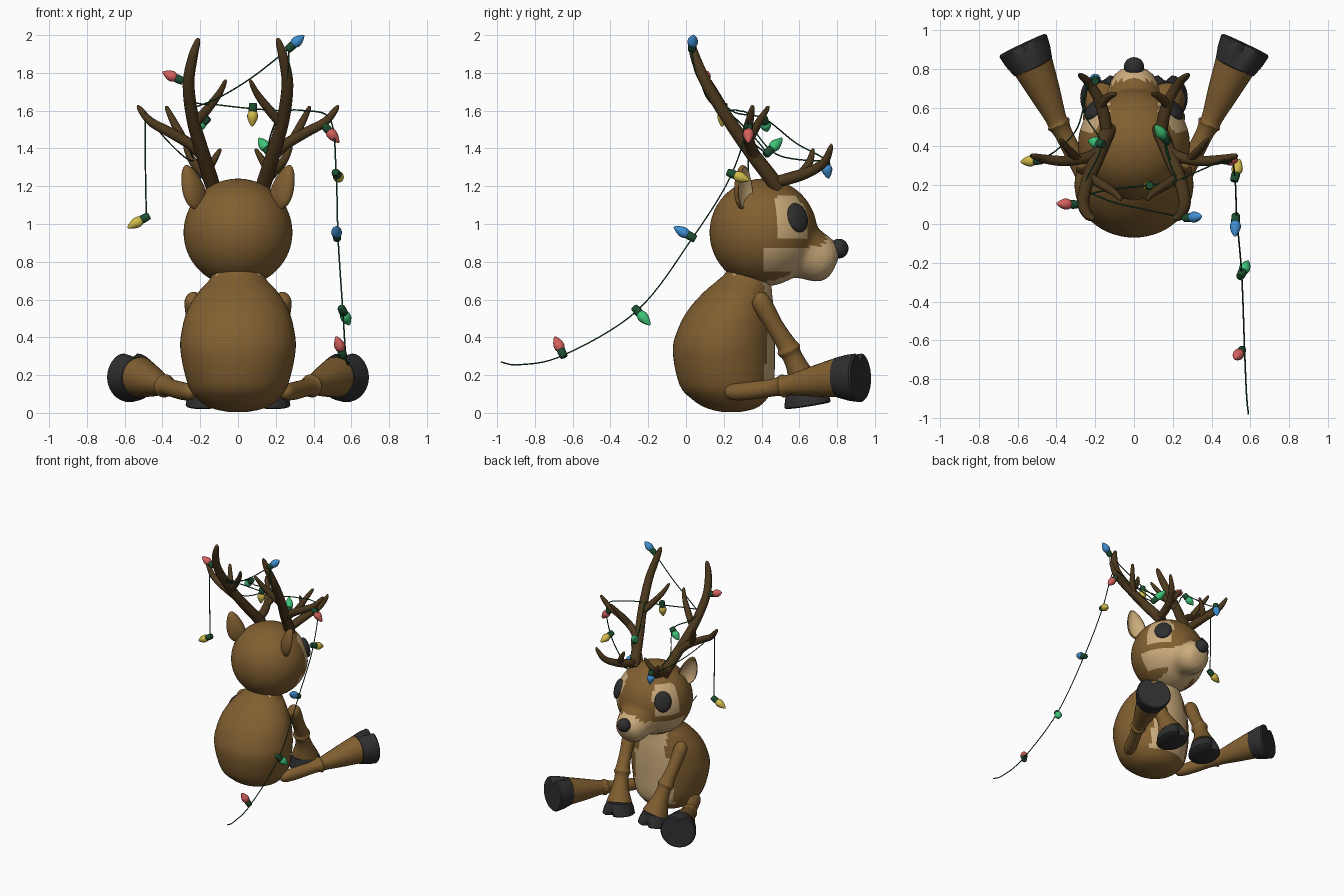
import bpy, bmesh, math
from mathutils import Vector as V, Matrix

if "Cube" in bpy.data.objects:
    bpy.data.objects.remove(bpy.data.objects["Cube"])

def material(name, r, g, b):
    m = bpy.data.materials.new(name)
    m.diffuse_color = (r, g, b, 1)
    m.use_nodes = True
    m.node_tree.nodes["Principled BSDF"].inputs["Base Color"].default_value = m.diffuse_color
    return m

FUR = material("brown fur", .22, .115, .030)
TAN = material("tan fur", .60, .41, .20)
HORN = material("dark antler brown", .075, .042, .013)
BLACK = material("soft black", .028, .028, .028)
GREEN_DARK = material("wire green", .012, .075, .03)
RED = material("red glass", .66, .12, .11)
BLUE = material("blue glass", .05, .27, .62)
GREEN = material("green glass", .05, .55, .19)
YELLOW = material("yellow glass", .64, .50, .07)

def finish(name, bm, *mats):
    bmesh.ops.recalc_face_normals(bm, faces=bm.faces)
    me = bpy.data.meshes.new(name)
    bm.to_mesh(me)
    bm.free()
    for m in mats:
        me.materials.append(m)
    ob = bpy.data.objects.new(name, me)
    bpy.context.collection.objects.link(ob)
    return ob

def loft(rings):
    """Skin a list of closed rings and cap both ends."""
    bm = bmesh.new()
    rows = [[bm.verts.new(p) for p in ring] for ring in rings]
    n = len(rows[0])
    for a, b in zip(rows, rows[1:]):
        for i in range(n):
            bm.faces.new((a[i], a[(i + 1) % n], b[(i + 1) % n], b[i]))
    bm.faces.new(rows[0][::-1])
    bm.faces.new(rows[-1])
    return bm

def spline(keys, steps):
    """Catmull-Rom through tuples of any length."""
    k = [keys[0]] + list(keys) + [keys[-1]]
    out = []
    for i in range(1, len(k) - 2):
        for s in range(steps):
            t = s / steps
            out.append([.5 * (2 * b + (c - a) * t + (2 * a - 5 * b + 4 * c - d) * t * t
                              + (3 * b - a - 3 * c + d) * t ** 3)
                        for a, b, c, d in zip(*k[i - 1:i + 3])])
    return out + [list(keys[-1])]

def tube(name, keys, mat, n=12, steps=5):
    """keys: (x, y, z, radius)"""
    pts = spline(keys, steps)
    c = [V(p[:3]) for p in pts]
    rings, u = [], None
    for i, p in enumerate(pts):
        t = (c[min(i + 1, len(c) - 1)] - c[max(i - 1, 0)]).normalized()
        u = t.orthogonal() if u is None else u - t * u.dot(t)
        u.normalize()
        w = t.cross(u)
        r = max(p[3], .0005)
        rings.append([c[i] + r * (u * math.cos(a) + w * math.sin(a))
                      for a in (2 * math.pi * j / n for j in range(n))])
    return finish(name, loft(rings), mat)

def ball(name, loc, scale, mat, rot=None):
    bm = bmesh.new()
    bmesh.ops.create_uvsphere(bm, u_segments=28, v_segments=18, radius=1)
    m = Matrix.Translation(loc) @ (rot or Matrix()) @ Matrix.Diagonal((*scale, 1))
    bmesh.ops.transform(bm, matrix=m, verts=bm.verts)
    return finish(name, bm, mat)

# Egg-shaped body with neck: (z, centre y, half width x, half depth y)
rows = [(.005, .24, .05, .05), (.025, .24, .14, .13), (.07, .23, .21, .195), (.15, .215, .265, .25),
        (.33, .20, .305, .27), (.45, .215, .295, .255), (.55, .24, .265, .225),
        (.64, .275, .21, .18), (.70, .31, .155, .145), (.75, .345, .135, .13), (.86, .40, .13, .13)]
N = 56
body = finish("body", loft([[V((rx * math.cos(2 * math.pi * i / N), cy + ry * math.sin(2 * math.pi * i / N), z))
                             for i in range(N)] for z, cy, rx, ry in spline(rows, 5)]), FUR, TAN)
for f in body.data.polygons:     # tan chest and throat
    c = f.center
    half = .17 if c.z < .5 else .12
    f.material_index = int(c.y > .25 and abs(c.x) < half and c.z > .09)

# Head: sphere with the muzzle pulled out
C = V((0, .41, .955))
axis = V((0, math.cos(.44), -math.sin(.44)))
bm = bmesh.new()
bmesh.ops.create_uvsphere(bm, u_segments=72, v_segments=54, radius=1)
for v in bm.verts:
    d = v.co.normalized()
    th = d.angle(axis)
    r = .285 + .135 * math.exp(-(th / .40) ** 4)
    v.co = C + V((d.x * r * 1.01, d.y * r, d.z * r))
head = finish("head", bm, FUR, TAN)
for f in head.data.polygons:
    c = f.center
    muzzle = (c - C).angle(axis) < .40
    cheek = c.y > .41 and .75 < c.z < .88
    throat = c.y > .42 and c.z <= .76 and abs(c.x) < .12
    eye_patch = .475 < c.y < .64 and .92 < c.z < 1.145 and abs(c.x) > .13
    f.material_index = int(muzzle or cheek or throat or eye_patch)

ball("nose", (0, .81, .87), (.052, .05, .052), BLACK)

def hoof(name, start, end, r0, r1, toe, squash=1.0):
    """Flared hoof with a cleft on the toe side."""
    a, b, n = V(start), V(end), 40
    t = (b - a).normalized()
    u = V(toe)
    u = (u - t * u.dot(t)).normalized()
    w = t.cross(u)
    rings = []
    for k, rr in ((0, r0 * .9), (.02, r0), (.5, (r0 + r1) * .52), (.93, r1), (1, r1 * .94)):
        ring = []
        for i in range(n):
            ang = 2 * math.pi * i / n
            dd = min(ang, 2 * math.pi - ang)
            r = rr * (1 - .38 * k * math.exp(-(dd / .22) ** 2))
            ring.append(a.lerp(b, k) + r * (u * math.cos(ang) + w * math.sin(ang) * squash))
        rings.append(ring)
    finish(name, loft(rings), BLACK)

for s, side in ((-1, "left"), (1, "right")):
    # Eyes
    d = V((s * .208, .185, .08)).normalized()
    ball(f"eye_{side}", C + d * .283, (.066, .08, .03), BLACK, d.to_track_quat('Z', 'Y').to_matrix().to_4x4())

    # Ears: flattened dish with tan inside
    bm = bmesh.new()
    bmesh.ops.create_uvsphere(bm, u_segments=28, v_segments=24, radius=1)
    bmesh.ops.rotate(bm, verts=bm.verts, matrix=Matrix.Rotation(math.pi / 2, 3, 'X'))
    inner = []
    for f in bm.faces:
        c = f.calc_center_median()
        if c.z > .4:
            f.material_index = 1
    up = V((s * .30, -.05, .95)).normalized()
    out = V((s * .6, .8, 0))
    out = (out - up * out.dot(up)).normalized()
    wide = up.cross(out)
    for v in bm.verts:
        x, y, z = v.co
        z = z if z < .35 else .35 - (z - .35) * 1.1
        x *= 1 - .3 * y
        v.co = V((s * .24, .305, 1.195)) + wide * x * .066 + up * y * .122 + out * z * .04
    finish(f"ear_{side}", bm, FUR, TAN)

    # Front legs
    tube(f"front_leg_{side}", [(s * .235, .37, .632, .005), (s * .235, .385, .615, .038), (s * .232, .405, .575, .052),
         (s * .22, .47, .46, .047), (s * .205, .53, .365, .052), (s * .20, .545, .335, .064),
         (s * .195, .56, .305, .053), (s * .183, .595, .23, .062), (s * .165, .635, .125, .098)], FUR, 24, 4)
    hoof(f"front_hoof_{side}", (s * .165, .635, .135), (s * .16, .65, .04), .10, .13, (0, 1, 0), .9)

    # Hind legs
    tube(f"hind_leg_{side}", [(s * .235, .21, .11, .01), (s * .25, .235, .11, .04), (s * .29, .32, .115, .047),
         (s * .355, .45, .132, .046), (s * .378, .495, .14, .052), (s * .388, .515, .143, .062),
         (s * .40, .54, .147, .054), (s * .46, .68, .167, .082), (s * .52, .815, .188, .107)], FUR, 24, 4)
    hoof(f"hind_hoof_{side}", (s * .518, .805, .187), (s * .575, .925, .192), .108, .135, (0, 0, 1))

    # Antlers: main beam plus tines
    tines = {
        "beam": [(.13, .49, 1.19, .04), (.155, .43, 1.27, .04), (.195, .33, 1.40, .037), (.24, .22, 1.56, .034),
                 (.262, .11, 1.74, .031), (.24, .05, 1.88, .026), (.215, .03, 1.965, .016), (.21, .03, 1.985, .003)],
        "brow": [(.14, .47, 1.22, .03), (.155, .56, 1.245, .032), (.185, .65, 1.275, .028), (.235, .73, 1.325, .023),
                 (.275, .765, 1.40, .014), (.28, .768, 1.425, .003)],
        "brow_tine": [(.175, .61, 1.265, .024), (.14, .65, 1.32, .021), (.10, .67, 1.385, .012), (.095, .67, 1.40, .003)],
        "side": [(.18, .37, 1.35, .03), (.25, .34, 1.42, .029), (.36, .325, 1.485, .027), (.46, .335, 1.54, .023),
                 (.52, .35, 1.61, .014), (.53, .352, 1.63, .003)],
        "side_tine": [(.29, .335, 1.445, .024), (.335, .38, 1.53, .021), (.375, .43, 1.61, .012), (.38, .435, 1.625, .003)],
        "inner_tine": [(.23, .24, 1.53, .027), (.16, .20, 1.61, .024), (.10, .16, 1.69, .018), (.07, .13, 1.75, .011),
                       (.066, .128, 1.765, .003)]}
    for part, keys in tines.items():
        tube(f"antler_{part}_{side}", [(s * x, y, z, r) for x, y, z, r in keys], HORN, 14, 4)

# Light string
wires = [
    [(-.49, .33, 1.59), (-.49, .33, 1.3), (-.485, .33, 1.03)],
    [(-.49, .33, 1.59), (-.40, .38, 1.47), (-.29, .50, 1.36), (-.235, .73, 1.34), (-.26, .58, 1.43),
     (-.17, .41, 1.56), (-.24, .24, 1.60), (-.29, .10, 1.76)],
    [(-.29, .10, 1.76), (-.24, .15, 1.65), (-.1, .18, 1.63), (.08, .2, 1.61), (.22, .22, 1.60)],
    [(.22, .22, 1.60), (.17, .36, 1.46), (.16, .42, 1.38), (.20, .28, 1.50), (.26, .07, 1.76), (.27, .03, 1.93)],
    [(.27, .03, 1.93), (.08, .07, 1.78), (-.1, .11, 1.67), (-.25, .17, 1.61)],
    [(.22, .22, 1.60), (.35, .28, 1.60), (.49, .33, 1.55), (.52, .235, 1.25), (.53, .03, .92), (.555, -.26, .54),
     (.57, -.65, .305), (.58, -.88, .255), (.59, -.98, .27)]]
for i, w in enumerate(wires):
    tube(f"light_wire_{i + 1}", [(*p, .004) for p in w], GREEN_DARK, 6, 8)

# Bulbs with sockets: colour, socket end, tip
bulbs = [
    (RED, (-.29, .10, 1.755), (-.40, .105, 1.805)), (BLUE, (.26, .03, 1.92), (.35, .04, 2.0)),
    (YELLOW, (.08, .20, 1.64), (.075, .19, 1.515)), (GREEN, (-.155, .41, 1.565), (-.235, .43, 1.49)),
    (GREEN, (.175, .42, 1.365), (.11, .51, 1.455)), (RED, (.45, .33, 1.53), (.535, .33, 1.43)),
    (YELLOW, (.515, .22, 1.275), (.545, .335, 1.23)), (BLUE, (.525, .05, .92), (.52, -.065, .985)),
    (GREEN, (.545, -.275, .56), (.59, -.19, .465)), (RED, (.56, -.645, .295), (.52, -.695, .405)),
    (YELLOW, (-.47, .33, 1.045), (-.585, .32, .98)), (BLUE, (-.20, .735, 1.35), (-.20, .755, 1.24))]
for i, (mat, a, b) in enumerate(bulbs):
    a, b = V(a), V(b)
    at = lambda k, r: (*a.lerp(b, k), r)
    tube(f"bulb_socket_{i + 1}", [at(0, .016), at(.04, .021), at(.34, .023), at(.36, .018)], GREEN_DARK, 14, 2)
    tube(f"bulb_{i + 1}", [at(.3, .018), at(.48, .028), at(.65, .027), at(.85, .016), at(.97, .006), at(1, .001)],
         mat, 14, 3)

# Smooth shading everywhere, keeping hoof edges crisp
for o in bpy.context.scene.objects:
    o.select_set(True)
    bpy.context.view_layer.objects.active = o
bpy.ops.object.shade_smooth_by_angle(angle=math.radians(45))
